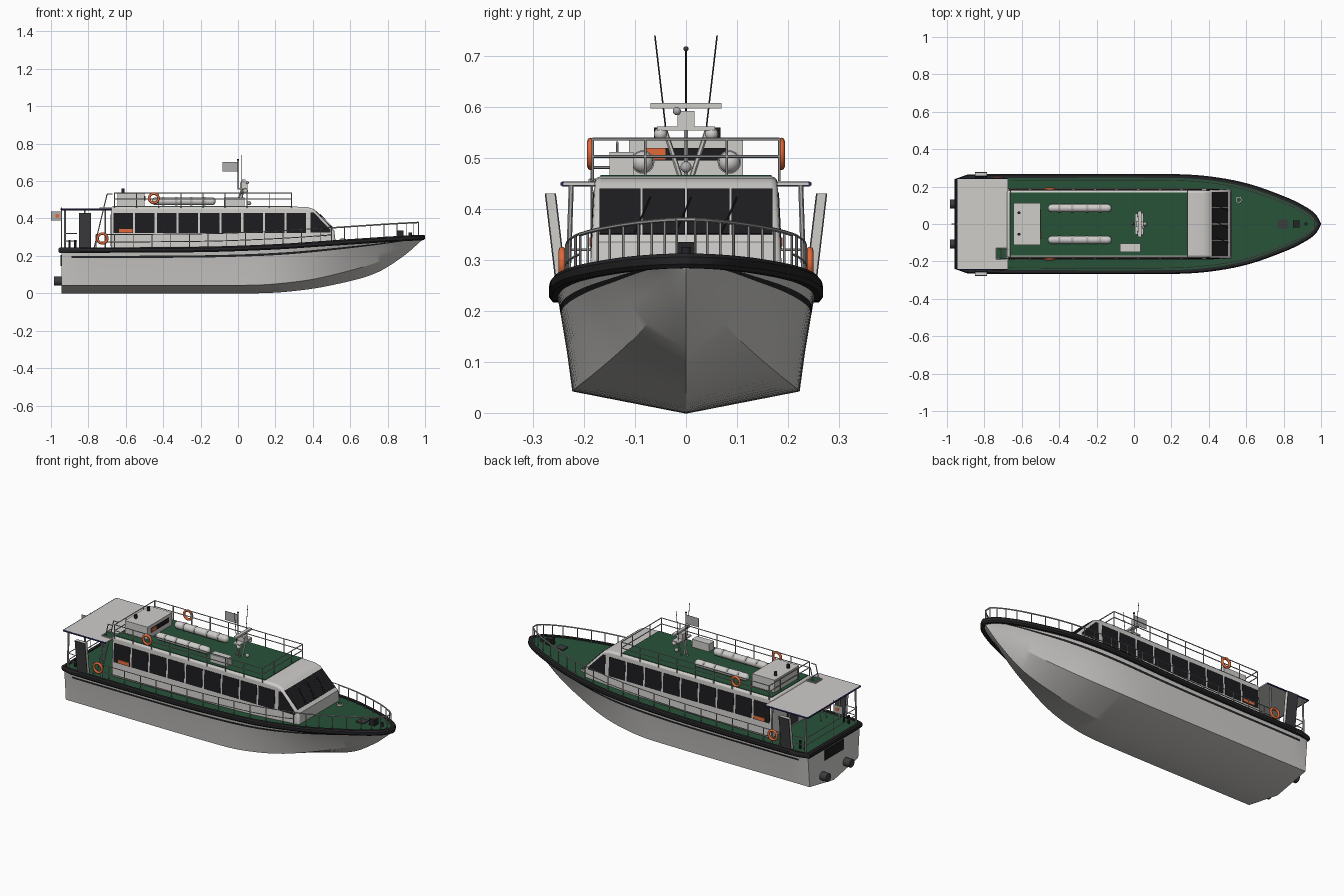
import bpy, bmesh, math
from mathutils import Vector as V

if "Cube" in bpy.data.objects:
    bpy.data.objects.remove(bpy.data.objects["Cube"])


def mat(name, r, g, b):
    m = bpy.data.materials.new(name)
    m.diffuse_color = (r, g, b, 1)
    m.use_nodes = True
    m.node_tree.nodes["Principled BSDF"].inputs["Base Color"].default_value = m.diffuse_color
    return m


WHITE = mat("white paint", .62, .61, .59)
GREEN = mat("deck green", .02, .085, .04)
BLACK = mat("rubber black", .018, .018, .02)
GLASS = mat("dark glass", .012, .012, .014)
ORANGE = mat("safety orange", .75, .14, .04)
STEEL = mat("rail grey", .42, .42, .42)
NAVY = mat("navy trim", .02, .025, .09)
DARK = mat("dark grey", .045, .045, .05)


def obj(name, bm, mats, angle=35):
    bmesh.ops.recalc_face_normals(bm, faces=bm.faces)
    me = bpy.data.meshes.new(name)
    bm.to_mesh(me)
    bm.free()
    for m in mats:
        me.materials.append(m)
    o = bpy.data.objects.new(name, me)
    bpy.context.collection.objects.link(o)
    bpy.ops.object.select_all(action='DESELECT')
    o.select_set(True)
    bpy.context.view_layer.objects.active = o
    bpy.ops.object.shade_smooth_by_angle(angle=math.radians(angle))
    return o


def slab(name, polys, off, m):
    """Polygons pushed along an offset into thin plates or prisms."""
    bm = bmesh.new()
    for p in polys:
        a = [bm.verts.new(V(q)) for q in p]
        b = [bm.verts.new(V(q) + V(off)) for q in p]
        bm.faces.new(a)
        bm.faces.new(b[::-1])
        for i in range(len(a)):
            j = (i + 1) % len(a)
            bm.faces.new((a[i], a[j], b[j], b[i]))
    return obj(name, bm, [m])


def box(name, x0, x1, y0, y1, z0, z1, m):
    return slab(name, [[(x0, y0, z0), (x1, y0, z0), (x1, y1, z0), (x0, y1, z0)]], (0, 0, z1 - z0), m)


def tubes(name, paths, r, m, n=6):
    bm = bmesh.new()
    for p in paths:
        for a, b in zip(p, p[1:]):
            a, b = V(a), V(b)
            M = (b - a).to_track_quat('Z', 'Y').to_matrix().to_4x4()
            M.translation = (a + b) / 2
            bmesh.ops.create_cone(bm, cap_ends=True, segments=n, radius1=r, radius2=r,
                                  depth=(b - a).length, matrix=M)
    return obj(name, bm, [m])


def ball(name, c, r, m, sz=1.0):
    bm = bmesh.new()
    bmesh.ops.create_uvsphere(bm, u_segments=16, v_segments=10, radius=r)
    for v in bm.verts:
        v.co = V((v.co.x, v.co.y, v.co.z * sz)) + V(c)
    return obj(name, bm, [m], 60)


def lifebuoy(name, c, r=.03):
    bpy.ops.mesh.primitive_torus_add(major_radius=r, minor_radius=.007, major_segments=24,
                                     minor_segments=8, location=c, rotation=(math.pi / 2, 0, 0))
    o = bpy.context.object
    o.name = name
    o.data.materials.append(ORANGE)
    bpy.ops.object.shade_smooth_by_angle(angle=1.2)


def curve(t):
    """Smooth interpolation through (x, value) pairs."""
    def slope(i):
        a, b = t[max(i - 1, 0)], t[min(i + 1, len(t) - 1)]
        return (b[1] - a[1]) / (b[0] - a[0])

    def f(x):
        i = max([k for k in range(len(t) - 1) if t[k][0] <= x + 1e-9] or [0])
        (x0, y0), (x1, y1) = t[i], t[i + 1]
        h = x1 - x0
        s = min(max((x - x0) / h, 0), 1)
        return (y0 * (1 + 2 * s) * (1 - s) ** 2 + y1 * s * s * (3 - 2 * s)
                + h * slope(i) * s * (1 - s) ** 2 + h * slope(i + 1) * s * s * (s - 1))
    return f


# Hull lines
sheer_y = curve([(-.945, .238), (-.91, .248), (-.6, .252), (.2, .252), (.4, .24), (.6, .203), (.8, .133),
                 (.9, .085), (.96, .042), (.985, 0)])
sheer_z = curve([(-.945, .232), (-.2, .236), (.2, .25), (.5, .27), (.8, .29), (.985, .3)])
keel_z = curve([(-.945, 0), (.1, 0), (.3, .012), (.5, .043), (.73, .105), (.88, .195), (.985, .285)])
chine_y = curve([(-.945, .222), (0, .222), (.2, .214), (.4, .183), (.6, .128), (.75, .082), (.9, .03), (.985, 0)])
chine_z = curve([(-.945, .043), (.05, .043), (.2, .05), (.4, .075), (.6, .122), (.75, .168), (.9, .235), (.985, .289)])
N = 56
XS = [-.945 + 1.93 * math.sin(math.pi / 2 * i / N) for i in range(N + 1)]

# Hull with painted stripe
bm = bmesh.new()
rows = []
for x in XS:
    half = []
    for t in (1, .83, .77, .4, 0):
        y = chine_y(x) + (sheer_y(x) - chine_y(x)) * t ** 1.15
        half.append((max(y, 0), chine_z(x) + (sheer_z(x) - chine_z(x)) * t))
    pts = [(-y, z) for y, z in half] + [(0, keel_z(x))] + half[::-1]
    rows.append([bm.verts.new((x, y, z)) for y, z in pts])
for a, b in zip(rows, rows[1:]):
    for k in range(10):
        f = bm.faces.new((a[k], a[k + 1], b[k + 1], b[k]))
        f.material_index = 1 if k in (1, 8) and -.93 < a[0].co.x < .88 else 0
bm.faces.new(rows[0])
bmesh.ops.remove_doubles(bm, verts=bm.verts, dist=1e-5)
obj("hull", bm, [WHITE, BLACK], 25)

# Deck
bm = bmesh.new()
rows = [[bm.verts.new((x, s * sheer_y(x), sheer_z(x) + .006)) for s in (-1, 1)] for x in XS[:-1]]
for a, b in zip(rows, rows[1:]):
    bm.faces.new((a[0], b[0], b[1], a[1]))
obj("deck", bm, [GREEN])

# Rubbing strake swept round the sheer
loop = [V((x, -sheer_y(x), sheer_z(x))) for x in XS] + [V((x, sheer_y(x), sheer_z(x))) for x in XS[-2::-1]]
bm = bmesh.new()
rings = []
for i, p in enumerate(loop):
    d = loop[(i + 1) % len(loop)] - loop[i - 1]
    n = V((d.y, -d.x, 0)).normalized()
    rings.append([bm.verts.new(p + n * o + V((0, 0, z)))
                  for o, z in ((-.006, -.016), (.009, -.016), (.015, -.008), (.015, .006), (.009, .013), (-.006, .013))])
for i, a in enumerate(rings):
    b = rings[(i + 1) % len(rings)]
    for k in range(6):
        bm.faces.new((a[k], a[(k + 1) % 6], b[(k + 1) % 6], b[k]))
obj("rubbing_strake", bm, [BLACK])


# Cabin: side profile with leaning walls
def wall(z):
    return .19 - (z - .24) * .05


prof = [(-.68, .235), (.525, .25), (.515, .335), (.405, .45), (.37, .461), (.28, .464), (-.68, .464)]
bm = bmesh.new()
sides = [[bm.verts.new((x, s * wall(z), z)) for x, z in prof] for s in (-1, 1)]
bm.faces.new(sides[0])
bm.faces.new(sides[1][::-1])
for i in range(7):
    j = (i + 1) % 7
    bm.faces.new((sides[0][i], sides[0][j], sides[1][j], sides[1][i]))
cabin = obj("cabin", bm, [WHITE])
bv = cabin.modifiers.new("bevel", 'BEVEL')
bv.width, bv.segments, bv.limit_method, bv.angle_limit = .012, 3, 'ANGLE', math.radians(50)
box("roof_deck", -.665, .29, -.168, .168, .462, .467, GREEN)

# Windows
for s, side in ((-1, "right"), (1, "left")):
    polys = [[(-.665 + .1156 * i, .322), (-.561 + .1156 * i, .322), (-.561 + .1156 * i, .43), (-.665 + .1156 * i, .43)]
             for i in range(9)]
    polys.append([(.388, .325), (.495, .325), (.495, .338), (.405, .432), (.388, .432)])
    slab(side + "_windows", [[(x, s * wall(z), z) for x, z in p] for p in polys], (0, s * .002, 0), GLASS)
    slab(side + "_sign", [[(x, s * (wall(z) + .002), z) for x, z in
                           ((-.635, .326), (-.565, .326), (-.565, .344), (-.635, .344))]], (0, s * .002, 0), ORANGE)


def screen_x(z):
    return .515 - (z - .335) / .115 * .11


edges = [-.172, -.087, 0, .087, .172]
slab("windscreen", [[(screen_x(z), y, z) for y, z in ((a + .002, .35), (b - .002, .35), (b - .002, .438), (a + .002, .438))]
                    for a, b in zip(edges, edges[1:])], (.002, 0, .002), GLASS)
tubes("wipers", [[(screen_x(.352) + .005, y, .355), (screen_x(.42) + .005, y + .03, .423)] for y in (-.1, -.02, .07)],
      .0015, BLACK)
box("cabin_door", -.683, -.679, -.05, .05, .25, .42, DARK)

# Aft canopy, posts and ladder
box("canopy", -.945, -.675, -.24, .24, .446, .453, WHITE)
tubes("canopy_trim", [[(-.675, -.242, .449), (-.946, -.242, .449), (-.946, .242, .449), (-.675, .242, .449)]], .005, NAVY)
box("ladder_hatch", -.735, -.685, -.185, -.13, .453, .456, GREEN)
tubes("hatch_frame", [[(-.738, -.188, .456), (-.738, -.127, .456), (-.682, -.127, .456), (-.682, -.188, .456),
                       (-.738, -.188, .456)]], .004, STEEL)
tubes("canopy_posts", [[(x, s * .232, .235), (x, s * .225, .45)] for x in (-.925, -.82, -.71) for s in (-1, 1)], .005, STEEL)
tubes("ladder", [[(-.77, y, .24), (-.70, y, .53), (-.67, y, .53)] for y in (-.185, -.135)]
      + [[(-.77 + .07 * k / 6, -.185, .24 + .29 * k / 6), (-.77 + .07 * k / 6, -.135, .24 + .29 * k / 6)]
         for k in range(1, 6)], .003, STEEL)


# Deck railing all round, open at the side gangways
def rail(s, x, h):
    return (x, s * max(sheer_y(x) - .018, 0), sheer_z(x) + h)


side_x = [-.76 + .1 * i for i in range(13)]
bow_x = [.5, .57, .64, .71, .78, .85, .9, .94, .965]
bow = [rail(-1, x, .08) for x in bow_x] + [rail(1, x, .08) for x in bow_x[::-1]]
tubes("bow_rail", [bow], .004, STEEL)
paths, posts = [], []
for s in (-1, 1):
    paths += [[rail(s, x, h) for x in side_x + [.5]] for h in (.042, .082)]
    posts += [[rail(s, x, 0), rail(s, x, .082)] for x in side_x + bow_x]
paths += [[(-.925, -.228, z), (-.925, .228, z)] for z in (.28, .32)]
paths += [[(-.925, s * .23, z), (-.86, s * .232, z)] for s in (-1, 1) for z in (.28, .32)]
tubes("side_rails", paths, .0025, STEEL)
tubes("rail_posts", posts, .0025, STEEL)

# Roof railing
ring = [(-.66, -.183), (.285, -.183), (.285, .183), (-.66, .183), (-.66, -.183)]
tubes("roof_rails", [[(x, y, z) for x, y in ring] for z in (.503, .537)], .0028, STEEL)
tubes("roof_rail_posts", [[(-.66 + .945 * i / 8, s * .183, .455), (-.66 + .945 * i / 8, s * .183, .537)]
                          for i in range(9) for s in (-1, 1)]
      + [[(x, y, .46), (x, y, .537)] for x in (-.66, .285) for y in (-.08, .08)], .0028, STEEL)

# Roof gear
box("roof_locker", -.645, -.5, -.112, .112, .464, .538, WHITE)
box("locker_vent", -.5, -.496, -.08, .08, .495, .52, GLASS)
box("locker_sign", -.496, -.494, -.08, -.04, .497, .52, ORANGE)
tubes("locker_vents", [[(-.615, y, .53), (-.615, y, .56)] for y in (-.055, .06)], .008, BLACK, 12)
box("battery_box", -.075, .035, -.15, -.103, .464, .512, WHITE)
for s, side in ((-1, "right"), (1, "left")):
    y = s * .085
    tubes(side + "_raft", [[(-.44, y, .492), (-.14, y, .492)]], .021, WHITE, 20)
    for x in (-.44, -.14):
        ball(side + "_raft_end", (x, y, .492), .021, WHITE)
    tubes(side + "_raft_bands", [[(x - .006, y, .492), (x + .006, y, .492)] for x in (-.4, -.33, -.25, -.18)], .023, STEEL, 20)
    lifebuoy(side + "_roof_lifebuoy", (-.45, s * .187, .508), .025)
    lifebuoy(side + "_deck_lifebuoy", (-.725, s * .243, .293), .026)
    ball(side + "_dome", (.04, s * .05, .547), .013, WHITE)

# Mast, radar, aerials
tubes("mast_legs", [[(.02, s * .012, .465), (.025, s * .042, .556)] for s in (-1, 1)]
      + [[(-.01, 0, .465), (.02, 0, .556)]], .005, WHITE)
box("mast_platform", .005, .05, -.057, .057, .554, .562, WHITE)
box("radar_base", .01, .05, -.017, .017, .562, .592, WHITE)
box("radar_bar", .022, .04, -.07, .07, .597, .608, WHITE)
tubes("mast_pole", [[(0, 0, .556), (0, 0, .71)]], .002, BLACK)
ball("mast_light", (0, 0, .714), .005, DARK)
tubes("whip_aerials", [[(.02, s * .04, .56), (.02, s * .061, .74)] for s in (-1, 1)], .0015, DARK)
ball("searchlight", (.06, 0, .482), .011, STEEL)
ball("horn", (.05, -.018, .592), .008, STEEL)
box("mast_flag", -.082, -.002, -.001, .001, .65, .702, STEEL)
box("stern_flag", -1, -.944, -.001, .001, .39, .436, STEEL)
tubes("stern_flag_emblem", [[(-.966, -.003, .414), (-.966, .003, .414)]], .011, ORANGE, 16)
tubes("stern_flagstaff", [[(-.944, 0, .24), (-.944, 0, .46)]], .002, STEEL)

# Side boarding panels: pale core with dark faces
for s, side in ((-1, "right"), (1, "left")):
    for nm, a, w, m in (("core", 0, .016, WHITE), ("outer_face", .016, .003, DARK), ("inner_face", -.003, .003, DARK)):
        slab(side + "_boarding_panel_" + nm, [[(x, s * (y + a), z) for x, y, z in
             ((-.85, .236, .245), (-.785, .236, .245), (-.785, .258, .43), (-.85, .258, .43))]], (0, s * w, 0), m)

# Stern fittings
tubes("exhausts", [[(-.985, y, .065), (-.94, y, .065)] for y in (-.107, .107)], .024, DARK, 16)
box("transom_panel", -.949, -.944, -.085, .085, .145, .205, GLASS)
tubes("bollards", [[(x, s * .2, .235), (x, s * .2, .285)] for x in (-.9, -.87) for s in (-1, 1)], .006, BLACK, 10)

# Foredeck fittings
box("windlass", .85, .885, -.018, .018, .295, .335, BLACK)
box("fore_hatch", .77, .82, -.024, .024, .29, .302, DARK)
tubes("bow_bitt", [[(.92, 0, .3), (.92, 0, .325)]], .009, BLACK, 12)
tubes("deck_vent", [[(.56, .13, .275), (.56, .13, .29)]], .018, WHITE, 20)
tubes("deck_vent_cap", [[(.56, .13, .289), (.56, .13, .292)]], .013, GREEN, 20)
